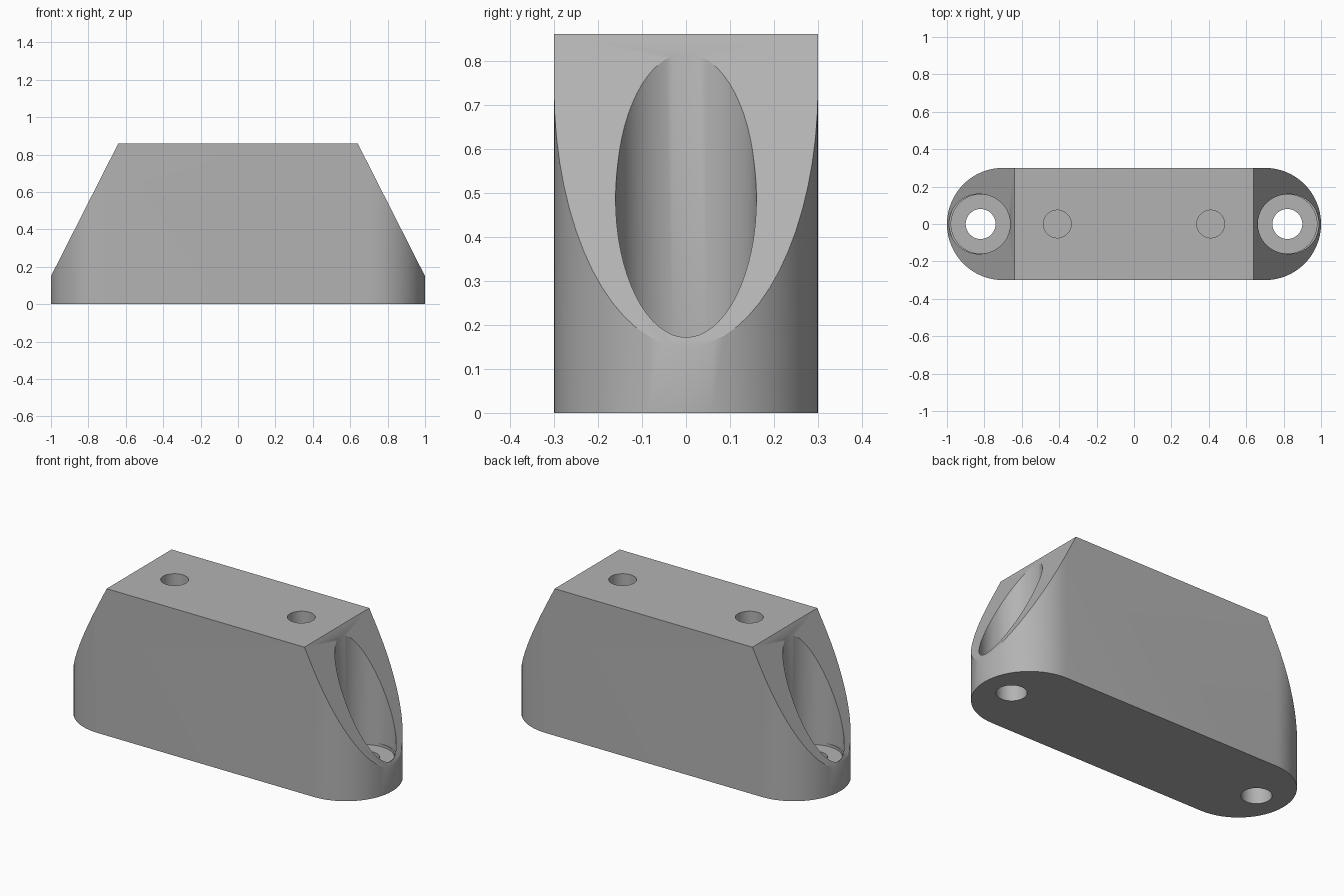
import bpy
import bmesh
from math import cos, sin, pi
from mathutils import Vector

if "Cube" in bpy.data.objects:
    bpy.data.objects.remove(bpy.data.objects["Cube"], do_unlink=True)

HEIGHT, HALF_WIDTH, SHOULDER = 0.86, 0.30, 0.70
TOP_X, LIP_Z = 0.64, 0.15

grey = bpy.data.materials.new("plain grey")
grey.use_nodes = True
colour = (0.45, 0.45, 0.45, 1)
grey.diffuse_color = colour
grey.node_tree.nodes["Principled BSDF"].inputs["Base Color"].default_value = colour


def finish(bm, name):
    bmesh.ops.recalc_face_normals(bm, faces=bm.faces)
    mesh = bpy.data.meshes.new(name)
    bm.to_mesh(mesh)
    bm.free()
    mesh.materials.append(grey)
    obj = bpy.data.objects.new(name, mesh)
    bpy.context.collection.objects.link(obj)
    return obj


def cutter(name, x, radius, bottom, top):
    bm = bmesh.new()
    bmesh.ops.create_cone(bm, cap_ends=True, segments=64, radius1=radius,
                          radius2=radius, depth=top - bottom)
    bmesh.ops.translate(bm, verts=bm.verts, vec=(x, 0, (top + bottom) / 2))
    obj = finish(bm, name)
    obj.hide_render = True
    return obj


# Block with rounded ends
bm = bmesh.new()
steps = 32
outline = []
for side in (1, -1):
    for i in range(steps + 1):
        a = -pi / 2 + pi * i / steps
        outline.append(bm.verts.new((side * (SHOULDER + HALF_WIDTH * cos(a)),
                                     side * HALF_WIDTH * sin(a), 0)))
base = bm.faces.new(outline)
extruded = bmesh.ops.extrude_face_region(bm, geom=[base])["geom"]
bmesh.ops.translate(bm, vec=(0, 0, HEIGHT),
                    verts=[g for g in extruded if isinstance(g, bmesh.types.BMVert)])

# Sloping ends
for side in (1, -1):
    normal = Vector((side * (HEIGHT - LIP_Z), 0, 1 - TOP_X))
    cut = bmesh.ops.bisect_plane(
        bm, geom=bm.verts[:] + bm.edges[:] + bm.faces[:],
        plane_co=(side * TOP_X, 0, HEIGHT), plane_no=normal, clear_outer=True)
    rim = [g for g in cut["geom_cut"] if isinstance(g, bmesh.types.BMEdge)]
    bmesh.ops.holes_fill(bm, edges=rim, sides=0)
block = finish(bm, "block")

# Screw recesses, through holes and blind holes in the top
cutters = []
for side, label in ((1, "left"), (-1, "right")):
    cutters += [
        cutter(label + "_recess", side * 0.82, 0.158, LIP_Z, 1),
        cutter(label + "_recess_relief", side * 0.829, 0.16, LIP_Z + 0.015, 1.1),
        cutter(label + "_screw_hole", side * 0.82, 0.08, -0.1, 0.3),
        cutter(label + "_top_hole", side * 0.41, 0.074, 0.5, 1),
    ]
bpy.context.view_layer.objects.active = block
for c in cutters:
    mod = block.modifiers.new(c.name, 'BOOLEAN')
    mod.operation = 'DIFFERENCE'
    mod.solver = 'EXACT'
    mod.object = c
    bpy.ops.object.modifier_apply(modifier=mod.name)
for c in cutters:
    bpy.data.objects.remove(c, do_unlink=True)

bpy.ops.object.select_all(action='DESELECT')
block.select_set(True)
bpy.ops.object.shade_smooth_by_angle(angle=pi / 6)
